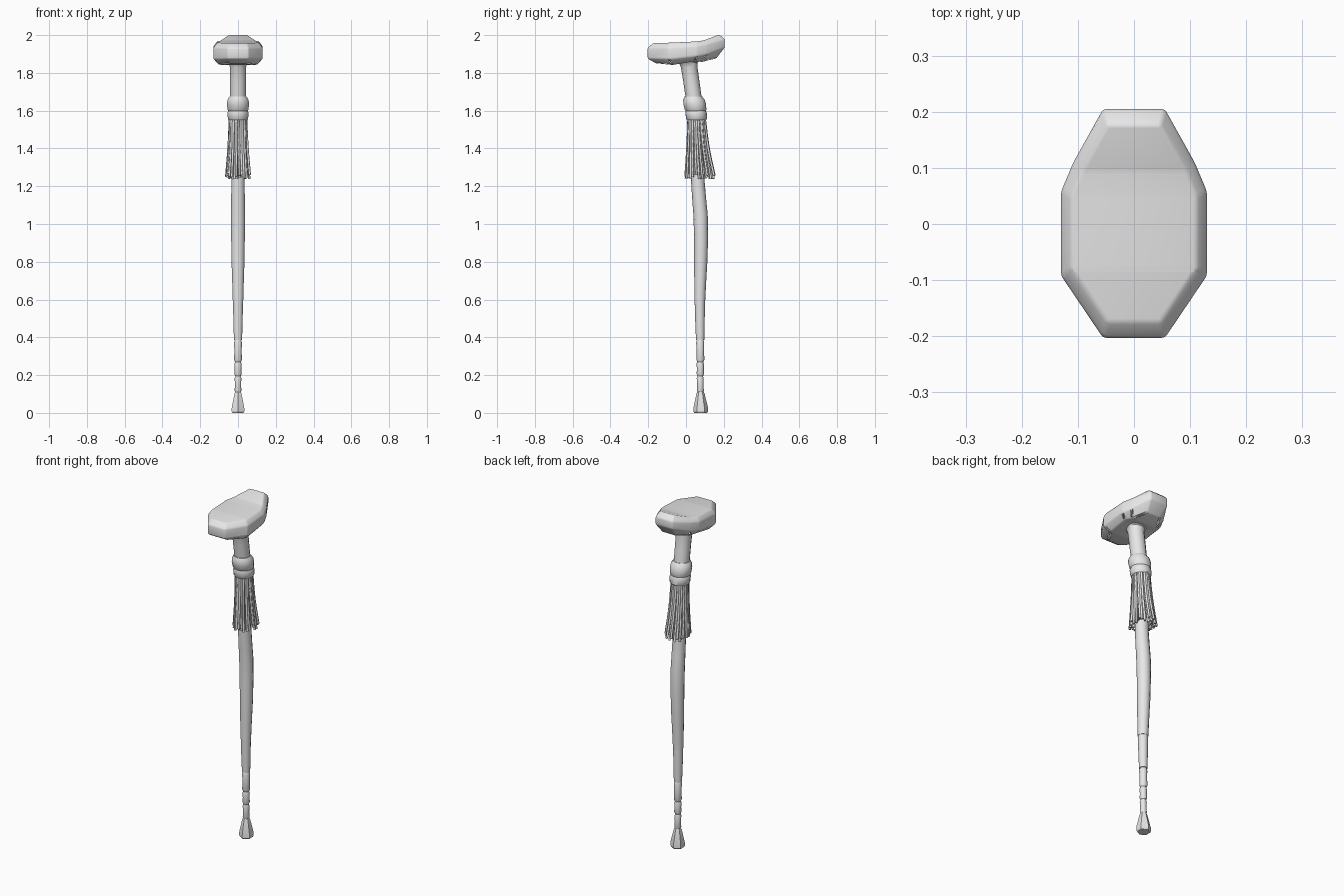
import bpy, bmesh, math, random

random.seed(4)
cube = bpy.data.objects.get("Cube")
if cube:
    bpy.data.objects.remove(cube, do_unlink=True)

grey = bpy.data.materials.new("plain grey")
grey.use_nodes = True
grey.diffuse_color = (0.8, 0.8, 0.8, 1)
grey.node_tree.nodes["Principled BSDF"].inputs["Base Color"].default_value = (0.8, 0.8, 0.8, 1)


def add_object(name, data):
    ob = bpy.data.objects.new(name, data)
    bpy.context.collection.objects.link(ob)
    data.materials.append(grey)
    return ob


def finish(name, bm, angle):
    bmesh.ops.recalc_face_normals(bm, faces=bm.faces)
    mesh = bpy.data.meshes.new(name)
    bm.to_mesh(mesh)
    bm.free()
    for p in mesh.polygons:
        p.use_smooth = True
    mesh.set_sharp_from_angle(angle=math.radians(angle))
    return add_object(name, mesh)


def bridge(bm, rings):
    for a, b in zip(rings, rings[1:]):
        for i in range(len(a)):
            j = (i + 1) % len(a)
            bm.faces.new((a[i], a[j], b[j], b[i]))


def loft(name, profile, sides=14, angle=40):
    """Round rings at (height, y centre, radius), joined and capped."""
    bm = bmesh.new()
    rings = []
    for z, y, r in profile:
        turns = [math.pi / 2 + math.tau * i / sides for i in range(sides)]
        rings.append([bm.verts.new((r * math.cos(t), y + r * math.sin(t), z)) for t in turns])
    bridge(bm, rings)
    bm.faces.new(rings[0])
    bm.faces.new(rings[-1])
    return finish(name, bm, angle)


# Handle: a faceted pad with a raised back end
half_width = [0.055, 0.13, 0.13, 0.108, 0.055]
along = [-0.203, -0.092, 0.058, 0.11, 0.205]
layers = [
    (0.78, [1.85, 1.842, 1.862, 1.858, 1.876]),
    (1.0, [1.876, 1.874, 1.89, 1.9, 1.935]),
    (1.0, [1.932, 1.932, 1.942, 1.952, 1.978]),
    (0.86, [1.957, 1.96, 1.966, 1.972, 2.003]),
]
bm = bmesh.new()
rings = []
for scale, heights in layers:
    right = [bm.verts.new((w * scale, y * scale, z)) for w, y, z in zip(half_width, along, heights)]
    left = [bm.verts.new((-v.co.x, v.co.y, v.co.z)) for v in reversed(right)]
    rings.append(right + left)
bridge(bm, rings)
for ring in (rings[0], rings[-1]):
    for i in range(len(along) - 1):
        bm.faces.new((ring[i], ring[i + 1], ring[-2 - i], ring[-1 - i]))
bmesh.ops.bevel(bm, geom=list(bm.edges), offset=0.006, segments=2, profile=0.5, affect="EDGES")
finish("handle", bm, 50)

# Neck, flaring where it meets the handle
loft("neck", [(1.6, 0.05, 0.042), (1.75, 0.029, 0.043), (1.83, 0.017, 0.044),
              (1.855, 0.012, 0.05), (1.875, 0.01, 0.075)])

# Collar: a bulged knot over a tight band
loft("collar_knot", [(1.595, 0.052, 0.05), (1.605, 0.051, 0.057), (1.635, 0.046, 0.06),
                     (1.658, 0.042, 0.057), (1.675, 0.039, 0.046)])
loft("collar_band", [(1.55, 0.056, 0.05), (1.556, 0.056, 0.055),
                     (1.588, 0.053, 0.057), (1.6, 0.052, 0.053)])

# Tassel: thin strands fanning out from under the band
tassel = bpy.data.curves.new("tassel", "CURVE")
tassel.dimensions = "3D"
tassel.bevel_depth = 0.0065
tassel.bevel_resolution = 1
tassel.resolution_u = 4
tassel.use_fill_caps = True
for count, fan in ((26, 1.0), (14, 0.72)):
    for i in range(count):
        t = math.tau * (i + random.uniform(-0.25, 0.25)) / count
        c, s = math.cos(t), math.sin(t)
        end = random.uniform(1.236, 1.262)
        wide = fan * random.uniform(0.9, 1.02)
        points = [(0.043 * c * fan, 0.056 + 0.043 * s * fan, 1.565),
                  (0.051 * c * wide, 0.062 + 0.059 * s * wide, 1.4),
                  (0.063 * c * wide, 0.072 + 0.08 * s * wide, end)]
        spline = tassel.splines.new("BEZIER")
        spline.bezier_points.add(2)
        for point, co in zip(spline.bezier_points, points):
            point.co = co
            point.handle_left_type = point.handle_right_type = "AUTO"
add_object("tassel", tassel)

# Shaft: a gently bowed stick
loft("shaft", [(0.58, 0.073, 0.028), (0.68, 0.075, 0.031), (0.8, 0.078, 0.035),
               (0.93, 0.08, 0.037), (1.05, 0.077, 0.038), (1.13, 0.07, 0.037),
               (1.22, 0.063, 0.036), (1.4, 0.06, 0.036), (1.6, 0.052, 0.04)])
loft("lower_shaft", [(0.385, 0.075, 0.022), (0.48, 0.074, 0.025), (0.582, 0.073, 0.027)])

# Jointed tip: short segments with pinched ends
joints = [0.385, 0.27, 0.195, 0.105]
for n, (top, bottom) in enumerate(zip(joints, joints[1:])):
    r = 0.0215 - 0.0015 * n
    loft(f"joint_{n + 1}", [(bottom, 0.076, r - 0.005), (bottom + 0.012, 0.076, r),
                            ((top + bottom) / 2, 0.076, r - 0.002),
                            (top - 0.012, 0.075, r), (top, 0.075, r - 0.004)])

# Foot: a six-sided ferrule
loft("foot", [(0, 0.078, 0.034), (0.008, 0.078, 0.039), (0.03, 0.078, 0.038),
              (0.1, 0.077, 0.022), (0.113, 0.077, 0.017)], sides=6, angle=30)
